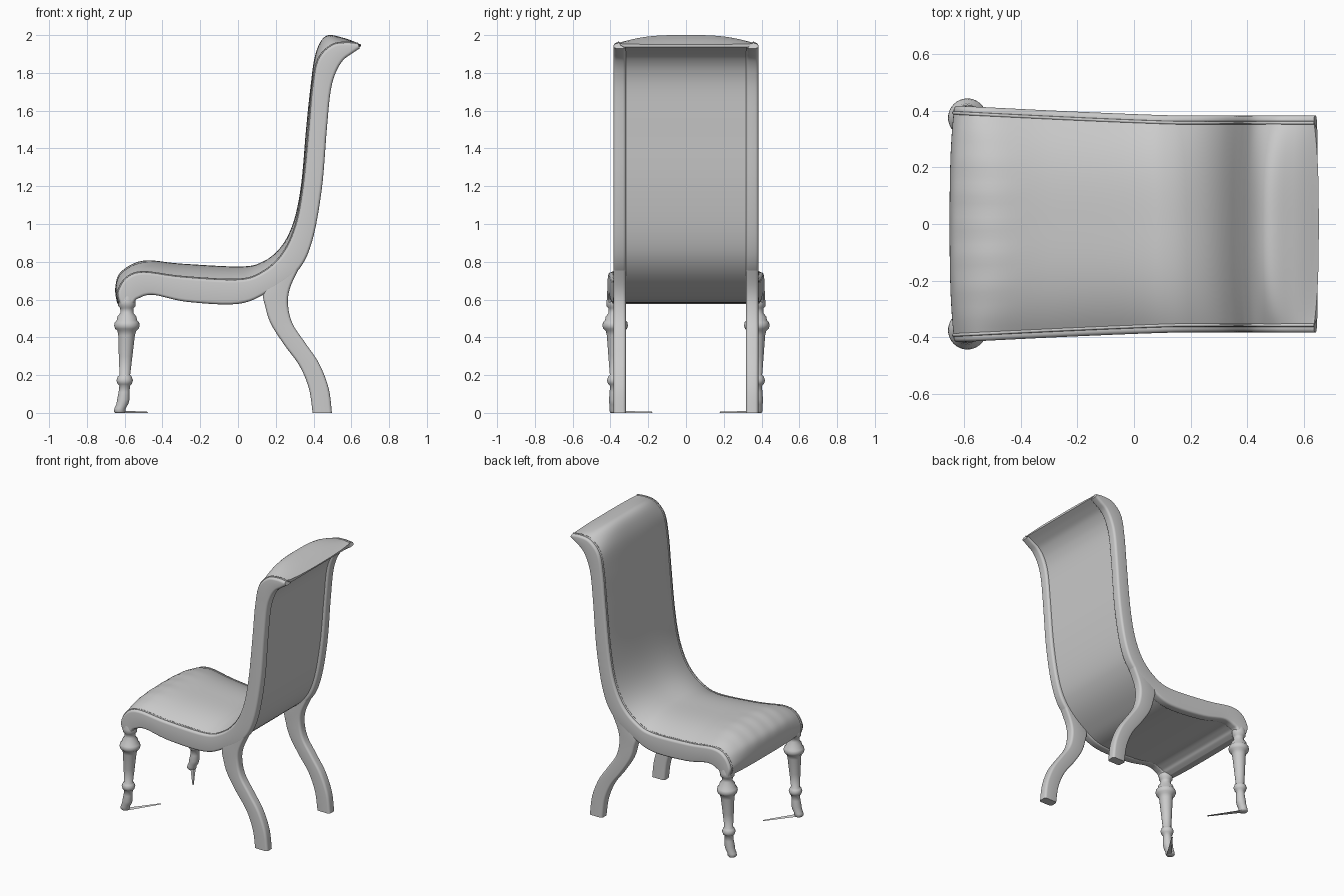
import bpy, bmesh, math

if "Cube" in bpy.data.objects:
    bpy.data.objects.remove(bpy.data.objects["Cube"])

# Matched side-view curves (x, z): cushion crown, rail top edge, rail lower edge, underside of the shell
CROWN = [(-.64, .58), (-.65, .66), (-.62, .745), (-.5, .805), (-.3, .79), (0, .775), (.12, .795), (.22, .87),
         (.29, 1.0), (.333, 1.2), (.36, 1.5), (.383, 1.72), (.41, 1.9), (.465, 1.995), (.56, 1.985), (.652, 1.95)]
RAIL_TOP = [(-.625, .58), (-.635, .64), (-.59, .715), (-.5, .745), (-.3, .72), (0, .705), (.13, .745), (.235, .84),
            (.305, .99), (.345, 1.2), (.375, 1.5), (.395, 1.72), (.425, 1.87), (.495, 1.945), (.57, 1.96), (.635, 1.955)]
RAIL_LOW = [(-.56, .575), (-.55, .585), (-.53, .605), (-.45, .625), (-.27, .588), (0, .577), (.16, .64), (.31, .745),
            (.39, .9), (.443, 1.18), (.47, 1.5), (.49, 1.7), (.517, 1.8), (.555, 1.865), (.6, 1.9), (.645, 1.93)]
SHELL = [(-.59, .577), (-.56, .592), (-.53, .612), (-.45, .628), (-.28, .597), (0, .585), (.16, .65), (.295, .765),
         (.372, .92), (.423, 1.19), (.452, 1.5), (.472, 1.71), (.5, 1.81), (.543, 1.875), (.593, 1.91), (.648, 1.938)]
# Rear leg, front and back edges from the floor up into the rail
LEG_FRONT = [(.395, 0), (.375, .13), (.325, .25), (.245, .36), (.175, .47), (.145, .56), (.135, .64), (.19, .755)]
LEG_BACK = [(.497, 0), (.48, .13), (.43, .26), (.36, .365), (.29, .47), (.265, .57), (.275, .66), (.325, .77)]
# Turned front leg: z, radius, centre x
FRONT_LEG = [(.62, .04, -.588), (.59, .046, -.588), (.565, .046, -.588), (.555, .036, -.588), (.53, .034, -.588),
             (.51, .05, -.588), (.49, .054, -.588), (.48, .064, -.588), (.462, .068, -.588), (.445, .062, -.588),
             (.435, .05, -.588), (.41, .044, -.59), (.3, .036, -.595), (.2, .028, -.599), (.192, .037, -.6),
             (.172, .044, -.6), (.152, .037, -.6), (.145, .028, -.6), (.11, .029, -.603), (.07, .033, -.607),
             (.045, .031, -.613), (.025, .03, -.624), (.008, .03, -.627), (0, .024, -.626)]


def spline(pts, n=6):
    """Catmull-Rom curve through the points."""
    p = [pts[0]] + pts + [pts[-1]]
    out = []
    for i in range(1, len(p) - 2):
        for k in range(n):
            t = k / n
            out.append(tuple(.5 * (2 * b + (c - a) * t + (2 * a - 5 * b + 4 * c - d) * t * t
                                   + (3 * b - a - 3 * c + d) * t ** 3)
                             for a, b, c, d in zip(p[i - 1], p[i], p[i + 1], p[i + 2])))
    return out + [tuple(pts[-1])]


def flare(x):
    """The seat widens slightly towards the front."""
    return .033 * max(0, (.15 - x) / .75) ** 1.2


def loft(name, rings, angle=40):
    """Skin closed rings and cap both ends."""
    bm = bmesh.new()
    vs = [[bm.verts.new(c) for c in r] for r in rings]
    n = len(rings[0])
    for a, b in zip(vs, vs[1:]):
        for i in range(n):
            bm.faces.new((a[i], a[(i + 1) % n], b[(i + 1) % n], b[i]))
    bm.faces.new(vs[0])
    bm.faces.new(vs[-1])
    bmesh.ops.recalc_face_normals(bm, faces=bm.faces)
    me = bpy.data.meshes.new(name)
    bm.to_mesh(me)
    bm.free()
    ob = bpy.data.objects.new(name, me)
    bpy.context.collection.objects.link(ob)
    bpy.ops.object.select_all(action='DESELECT')
    ob.select_set(True)
    bpy.context.view_layer.objects.active = ob
    bpy.ops.object.shade_smooth_by_angle(angle=math.radians(angle))
    return ob


def band(name, edge_a, edge_b, y0, y1, s, r=.016):
    """Rounded bar filling the side view between two edges, from y0 to y1."""
    rings = []
    for a, b in zip(spline(edge_a), spline(edge_b)):
        d = math.dist(a, b)
        rr = min(r, d * .45)
        ring = []
        for u0, v0, start in ((d - rr, y1 - r, 0), (rr, y1 - r, 90), (rr, y0 + r, 180), (d - rr, y0 + r, 270)):
            for k in range(5):
                w = math.radians(start + 22.5 * k)
                t = (u0 + rr * math.cos(w)) / d
                x, z = a[0] + (b[0] - a[0]) * t, a[1] + (b[1] - a[1]) * t
                ring.append((x, s * (v0 + r * math.sin(w) + flare(x)), z))
        rings.append(ring)
    loft(name, rings)


# Upholstered seat and back: one continuous crowned shell lapping onto the rails
M = 32
rings = []
for a, b, c in zip(spline(CROWN), spline(RAIL_TOP), spline(SHELL)):
    ring = []
    for i in range(M + 1):
        v = -1 + 2 * i / M
        k = 1 - abs(v) ** 3
        x, z = b[0] + (a[0] - b[0]) * k, b[1] + (a[1] - b[1]) * k
        if z > .7:  # soft gathers fading away from the front edge
            z += .0015 * math.cos(v * 22) * k * max(0, min(1, (-.38 - x) / .15))
        ring.append((x, v * (.358 + flare(x)), z))
    for i in range(M + 1):
        v = 1 - 2 * i / M
        ring.append((c[0], v * (.33 + flare(c[0])), c[1]))
    rings.append(ring)
loft("upholstery", rings, 50)

for s, side in ((1, "left"), (-1, "right")):
    # Side rail sweeping from the seat front up to the crest, and the sabre rear leg
    band("side_rail_" + side, RAIL_TOP, RAIL_LOW, .318, .383, s)
    band("rear_leg_" + side, LEG_FRONT, LEG_BACK, .3185, .3825, s)

    # Piping along the joint of cushion and rail
    cu = bpy.data.curves.new("piping_" + side, 'CURVE')
    cu.dimensions = '3D'
    cu.bevel_depth = .006
    cu.bevel_resolution = 2
    cu.use_fill_caps = True
    path = spline(RAIL_TOP)
    sp = cu.splines.new('POLY')
    sp.points.add(len(path) - 1)
    for p, (x, z) in zip(sp.points, path):
        p.co = (x, s * (.357 + flare(x)), z, 1)
    bpy.context.collection.objects.link(bpy.data.objects.new("piping_" + side, cu))

    # Turned front leg with a forward-kicked foot
    rings = []
    for z, r, cx in FRONT_LEG:
        rings.append([(cx + r * math.cos(2 * math.pi * i / 32), s * .375 + r * math.sin(2 * math.pi * i / 32), z)
                      for i in range(32)])
    loft("front_leg_" + side, rings, 60)

    # Thin sliver lying on the floor behind the foot
    loft("foot_sliver_" + side, [[(x - w, s * (y - w), 0), (x + w, s * (y + w), 0), (x, s * y, h)]
                                 for x, y, w, h in ((-.62, .38, .012, .012), (-.48, .18, .003, .006))])
